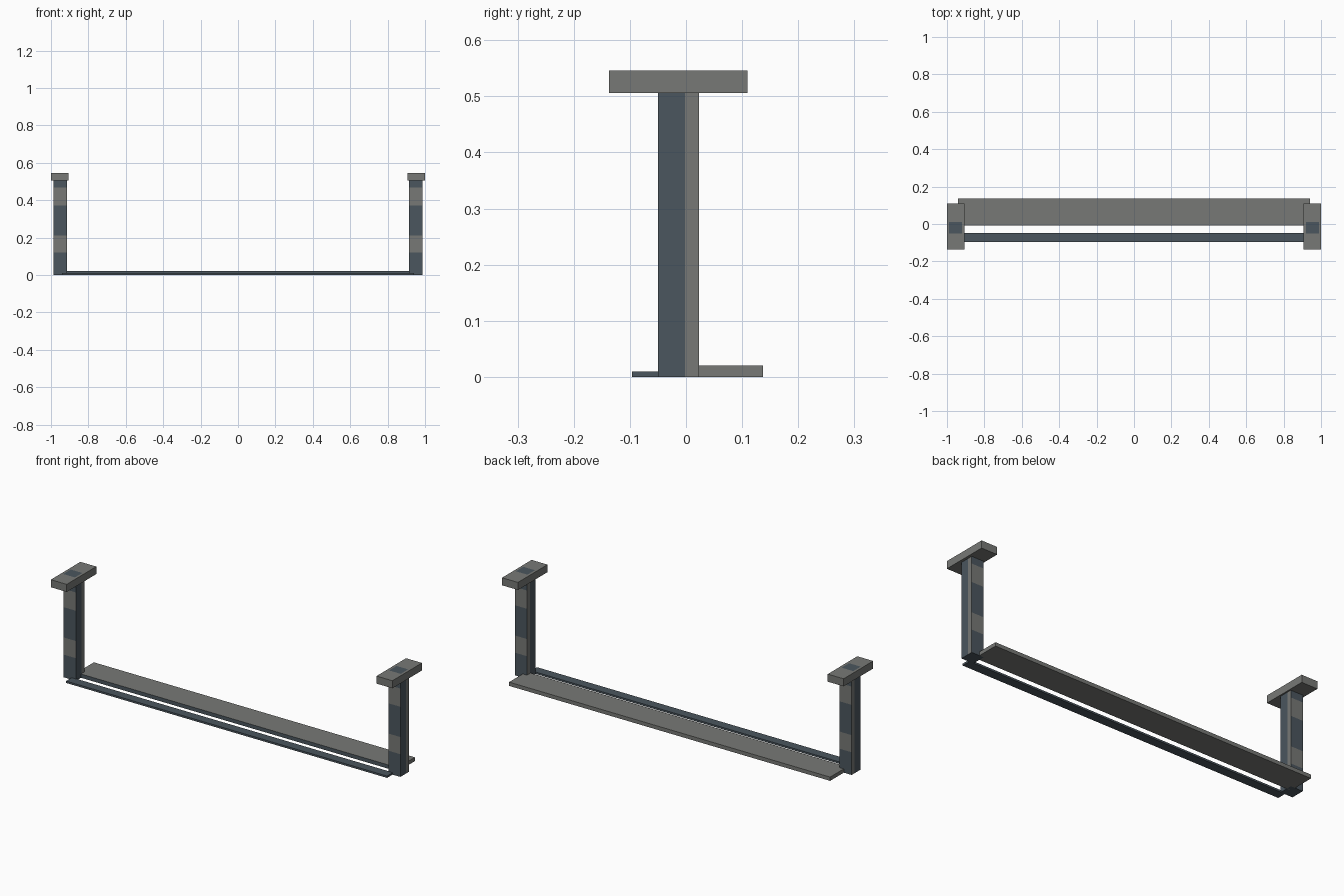
import bpy, bmesh
from mathutils import Vector

if "Cube" in bpy.data.objects:
    bpy.data.objects.remove(bpy.data.objects["Cube"])


def material(name, rgb):
    m = bpy.data.materials.new(name)
    m.diffuse_color = (*rgb, 1)
    m.use_nodes = True
    m.node_tree.nodes["Principled BSDF"].inputs["Base Color"].default_value = m.diffuse_color
    return m


GREY = material("warm grey", (0.185, 0.19, 0.18))
STEEL = material("blue steel", (0.07, 0.093, 0.112))


def box(name, x, y, z, cuts=(), rule=None):
    """Box from ranges; cuts are (axis, position); rule(normal, centre) -> 0 grey, 1 steel."""
    bm = bmesh.new()
    bmesh.ops.create_cube(bm, size=1)
    for v in bm.verts:
        v.co = [(r[0] + r[1]) / 2 + c * (r[1] - r[0]) for c, r in zip(v.co, (x, y, z))]
    for axis, pos in cuts:
        n = Vector((0, 0, 0))
        n[axis] = 1
        bmesh.ops.bisect_plane(bm, geom=bm.verts[:] + bm.edges[:] + bm.faces[:],
                               plane_co=n * pos, plane_no=n)
    bmesh.ops.recalc_face_normals(bm, faces=bm.faces[:])
    bm.normal_update()
    for f in bm.faces:
        f.material_index = rule(f.normal, f.calc_center_median()) if rule else 0
    me = bpy.data.meshes.new(name)
    bm.to_mesh(me)
    bm.free()
    me.materials.append(GREY)
    me.materials.append(STEEL)
    ob = bpy.data.objects.new(name, me)
    bpy.context.collection.objects.link(ob)
    return ob


def post_rule(n, c):
    # sides split lengthwise, front and back banded by height
    if abs(n.x) > 0.5:
        return 1 if c.y < -0.002 else 0
    if abs(n.y) > 0.5:
        return 0 if 0.12 < c.z < 0.211 or 0.371 < c.z < 0.468 else 1
    return 1


def cap_rule(n, c):
    # steel patch on the top above the post
    return 1 if n.z > 0.5 and -0.05 < c.y < 0.012 and 0.92 < abs(c.x) < 0.988 else 0


for side, s in (("left", -1), ("right", 1)):
    def xr(a, b):
        return tuple(sorted((s * a, s * b)))
    # hanging post
    box(side + "_post", xr(0.915, 0.986), (-0.05, 0.023), (0, 0.506),
        [(1, -0.002)] + [(2, h) for h in (0.12, 0.211, 0.371, 0.468)], post_rule)
    # mounting cap
    box(side + "_cap", xr(0.907, 1.0), (-0.137, 0.11), (0.506, 0.546),
        [(0, s * 0.92), (0, s * 0.988), (1, -0.05), (1, 0.012)], cap_rule)

# wide shelf board with a steel front edge
box("shelf_board", (-0.94, 0.94), (-0.007, 0.137), (0, 0.02),
    rule=lambda n, c: 1 if n.y < -0.5 else 0)
# thin front rail
box("front_rail", (-0.94, 0.94), (-0.096, -0.047), (0, 0.01), rule=lambda n, c: 1)
